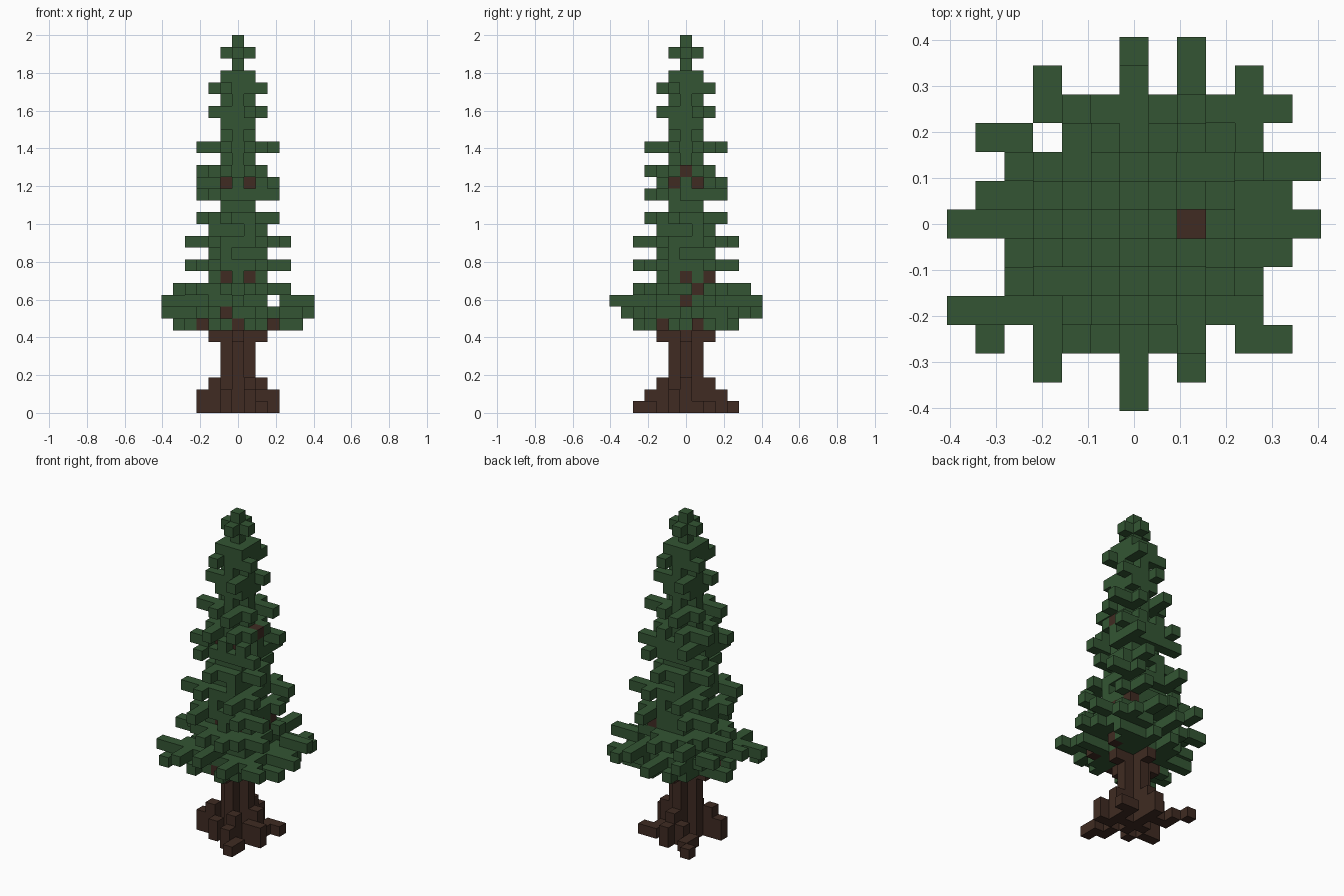
import bpy
import bmesh
from mathutils import Vector

UNIT = 0.0625  # edge length of one block

cube = bpy.data.objects.get("Cube")
if cube:
    bpy.data.objects.remove(cube, do_unlink=True)


def make_material(name, colour):
    material = bpy.data.materials.new(name)
    material.diffuse_color = colour
    material.use_nodes = True
    for node in material.node_tree.nodes:
        if node.type == 'BSDF_PRINCIPLED':
            node.inputs["Base Color"].default_value = colour
            node.inputs["Roughness"].default_value = 1
    return material


bark = make_material("dark bark brown", (0.05, 0.024, 0.016, 1))
needles = make_material("pine green", (0.033, 0.091, 0.033, 1))


def disc(layer, radius):
    """Round slab of blocks, one block thick."""
    reach = range(-int(radius), int(radius) + 1)
    return {(x, y, layer) for x in reach for y in reach
            if x * x + y * y <= radius * radius}


def limb(layer, x, y, length=4):
    """Straight bough that runs inwards from its tip along the longer axis."""
    cells = set()
    for step in range(length):
        if abs(x) >= abs(y):
            cells.add((x - step if x > 0 else x + step, y, layer))
        else:
            cells.add((x, y - step if y > 0 else y + step, layer))
    return cells


def whorl(layer, x, y):
    """Four boughs, each a quarter turn from the last."""
    cells = set()
    for turn in range(4):
        cells |= limb(layer, x, y, max(abs(x), abs(y)) + 1)
        x, y = -y, x
    return cells


# Trunk: a cross-shaped column with four stubs under the boughs
trunk = whorl(6, 2, 0)
for layer in range(7):
    trunk |= disc(layer, 1)

# Roots: separate toes, each a stack of blocks of its own height
roots = set()
for x, y, height in ((-3, -1, 2), (-2, -1, 3), (-1, -2, 2),
                     (1, -2, 3), (1, -3, 2), (2, -3, 1), (2, -4, 1),
                     (2, 0, 3), (2, -1, 2), (3, -1, 2), (2, 1, 1), (2, 2, 1),
                     (3, 2, 1), (0, 2, 3), (0, 3, 2), (-1, 2, 2),
                     (-2, 2, 1), (-2, 3, 1), (-3, 4, 1)):
    roots |= {(x, y, layer) for layer in range(height)}

# Foliage tiers from the lowest up: core radius, bough reach, sideways offset
tiers = (
    (2.9, 4, 1), (3.2, 4, 2), (2.9, 0, 0), (3.2, 4, 1), (2, 2, 1),
    (2.9, 4, -2), (1.5, 2, -1), (2.3, 4, 2), (1.5, 2, 1), (2, 3, -1),
    (1.5, 0, 0), (1.5, 3, -2), (1.5, 3, 2), (1.5, 3, -1), (1, 0, 0),
    (1.5, 3, 1), (1, 0, 0), (1.5, 0, 0), (1.5, 2, 1), (1, 0, 0),
    (1.5, 2, -1), (1.5, 0, 0), (0, 0, 0), (1, 0, 0), (0, 0, 0),
)
foliage = set()
for layer, (core, reach, offset) in enumerate(tiers, start=7):
    foliage |= disc(layer, core)
    if reach:
        foliage |= whorl(layer, reach, offset)
        foliage |= whorl(layer, reach - 1, -offset)
    if reach > 2:
        foliage |= whorl(layer, reach - 1, reach - 2)

# Long ragged boughs of the skirt: layer and the place of the tip
skirt = {
    7: ((-5, -4), (5, -1), (-5, 1), (1, 4), (-2, -4), (4, 3)),
    8: ((0, 6), (4, 5), (5, 4), (6, 0), (5, 1), (-6, -3), (-3, -5),
        (2, -5), (5, -4), (4, -3)),
    9: ((2, 6), (-5, 3), (-6, 0), (6, 2), (0, -6)),
    10: ((-5, 1), (-3, 5), (4, -2), (0, 5), (-1, -4)),
    11: ((2, -1), (1, 2)),
}
for layer, tips in skirt.items():
    for tip in tips:
        foliage |= limb(layer, *tip)

# Gaps between the boughs, and shorter boughs on one side of two tiers
gaps = {(-3, 3), (-4, -4), (3, -4)}
foliage = {c for c in foliage if c[:2] not in gaps and (c[0], c[2]) != (3, 9)}
foliage -= {c for c in foliage if c[2] == 20 and max(c[:2]) == 3}
foliage -= {c for c in foliage if c[2] == 19 and c[1] == -3}

# Bare twigs in recesses: the needles beyond them are cleared away
front_twigs = {(-3, -1, 7), (0, -3, 7), (3, -2, 7), (-1, -2, 8),
               (-1, -1, 11), (1, -1, 11), (-1, -1, 19), (1, -1, 19)}
side_twigs = {(3, -2, 7), (3, 1, 7), (2, 0, 9), (2, 1, 10), (2, 0, 11),
              (2, 2, 11), (1, -1, 19), (1, 1, 19), (2, 0, 20)}
for x, y, layer in front_twigs:
    foliage -= {(x, y - step, layer) for step in range(7)}
for x, y, layer in side_twigs:
    foliage -= {(x + step, y, layer) for step in range(7)}
twigs = front_twigs | side_twigs

solid = trunk | roots | foliage | twigs


def build(name, cells, material):
    """Mesh of the exposed block sides only."""
    bm = bmesh.new()
    corners = {}

    def corner(point):
        key = tuple(round(2 * v) for v in point)
        if key not in corners:
            corners[key] = bm.verts.new(point * UNIT)
        return corners[key]

    for cell in sorted(cells):
        centre = Vector(cell) + Vector((0, 0, 0.5))
        for axis in range(3):
            for sign in (-1, 1):
                normal = Vector((0, 0, 0))
                normal[axis] = sign
                if tuple(int(c + n) for c, n in zip(cell, normal)) in solid:
                    continue
                side = Vector((0, 0, 0))
                side[(axis + 1) % 3] = 0.5
                up = normal.cross(side)
                middle = centre + normal / 2
                bm.faces.new([corner(middle + p) for p in
                              (-side - up, side - up, side + up, up - side)])
    mesh = bpy.data.meshes.new(name)
    bm.to_mesh(mesh)
    bm.free()
    mesh.materials.append(material)
    part = bpy.data.objects.new(name, mesh)
    bpy.context.collection.objects.link(part)


build("trunk", trunk, bark)
build("roots", roots, bark)
build("foliage", foliage, needles)
build("twigs", twigs, bark)
